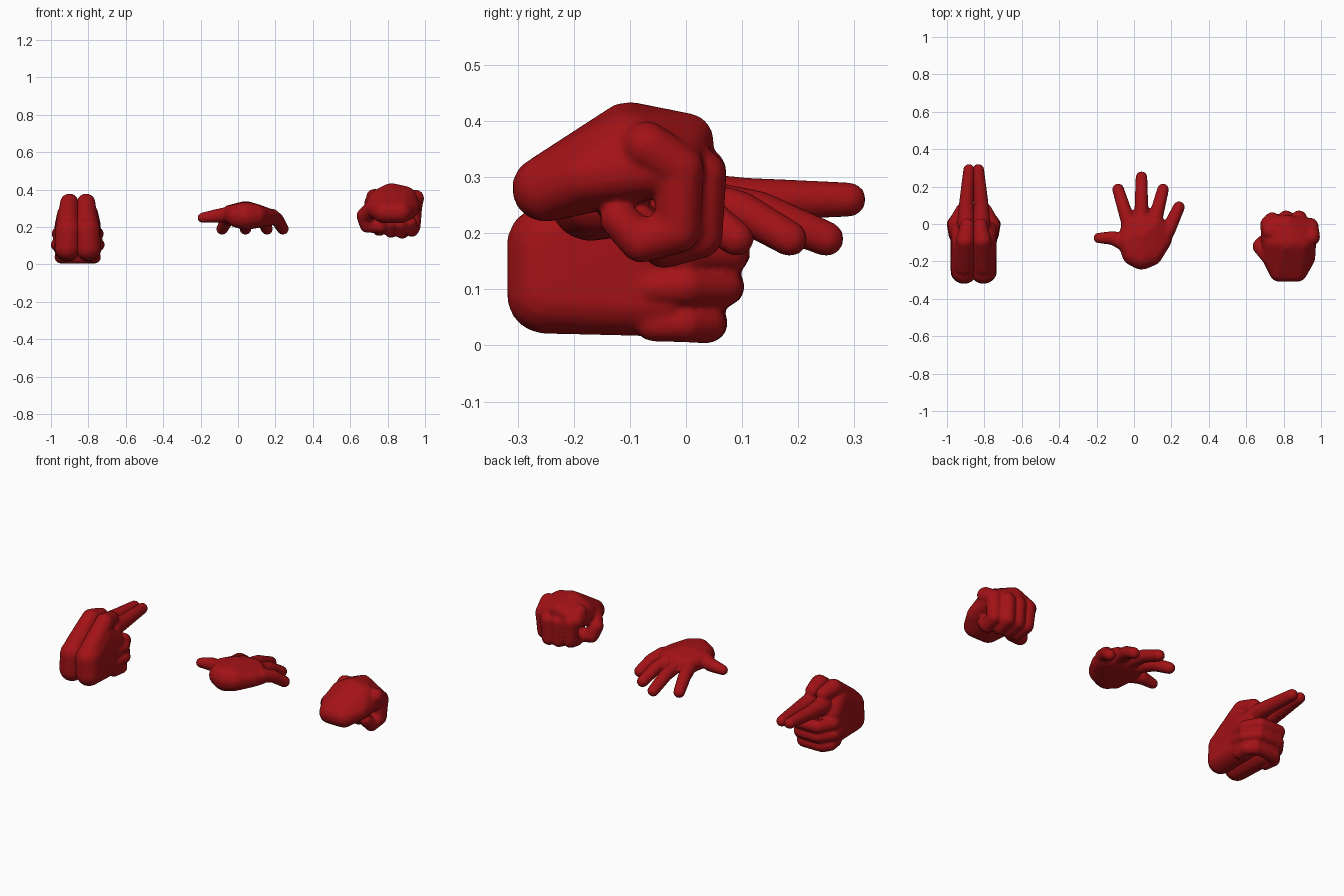
import bpy
import bmesh
import math
from mathutils import Vector

CM = 0.01  # ball positions and radii below are in hundredths of a unit

default_cube = bpy.data.objects.get("Cube")
if default_cube:
    bpy.data.objects.remove(default_cube, do_unlink=True)

red = bpy.data.materials.new("dark_red")
red.use_nodes = True
red.diffuse_color = (0.36, 0.006, 0.008, 1)
shader = next(n for n in red.node_tree.nodes if n.type == "BSDF_PRINCIPLED")
shader.inputs["Base Color"].default_value = red.diffuse_color


def ball_points(ball, count=90):
    """Evenly spread points on a ball given as (x, y, z, radius)."""
    x, y, z, radius = ball
    golden = math.pi * (3 - math.sqrt(5))
    for i in range(count):
        height = 1 - 2 * (i + 0.5) / count
        ring = math.sqrt(1 - height * height)
        direction = Vector((ring * math.cos(golden * i), ring * math.sin(golden * i), height))
        yield (Vector((x, y, z)) + direction * radius) * CM


def wrap(bm, balls):
    """Stretch one closed skin around a group of balls."""
    verts = [bm.verts.new(p) for ball in balls for p in ball_points(ball)]
    hull = bmesh.ops.convex_hull(bm, input=verts)
    spare = set(hull["geom_interior"]) | set(hull["geom_unused"])
    spare = [v for v in spare if isinstance(v, bmesh.types.BMVert)]
    bmesh.ops.delete(bm, geom=spare, context="VERTS")


def finger(bm, *joints):
    """Chain of tapered rounded segments through the joints."""
    for start, end in zip(joints, joints[1:]):
        wrap(bm, [start, end])


def finish(bm, name, origin_x=0, smoothing=4, mirrored=False):
    """Fuse the overlapping skins into one smooth surface."""
    bmesh.ops.recalc_face_normals(bm, faces=bm.faces)
    if mirrored:
        bmesh.ops.scale(bm, vec=(-1, 1, 1), verts=bm.verts)
        bmesh.ops.reverse_faces(bm, faces=bm.faces)
    mesh = bpy.data.meshes.new(name)
    bm.to_mesh(mesh)
    bm.free()
    hand = bpy.data.objects.new(name, mesh)
    bpy.context.collection.objects.link(hand)
    hand.location.x = origin_x * CM
    fuse = hand.modifiers.new("fuse", "REMESH")
    fuse.mode = "VOXEL"
    fuse.voxel_size = 0.0075
    fuse.use_smooth_shade = True
    soften = hand.modifiers.new("soften", "SMOOTH")
    soften.factor = 0.5
    soften.iterations = smoothing
    graph = bpy.context.evaluated_depsgraph_get()
    hand.data = bpy.data.meshes.new_from_object(hand.evaluated_get(graph))
    hand.modifiers.clear()
    hand.data.name = name
    hand.data.materials.clear()
    hand.data.materials.append(red)
    hand.data.polygons.foreach_set("use_smooth", [True] * len(hand.data.polygons))
    return hand


# Open hand: palm down, fingers spread
bm = bmesh.new()
wrap(bm, [
    (0, -16, 26, 6.5), (4, -17, 26, 7.5), (9, -16, 26, 6.5),   # heel
    (-4, -9, 27, 5), (4, -7, 27, 7), (15, -9, 25.5, 5),        # middle
    (-2, 0, 26, 4.5), (4, 0, 27, 5), (11, 0, 27, 5), (17, -4, 25, 4.5),  # knuckles
])
finger(bm, (-2, -12, 27, 4.5), (-11, -7.5, 26, 3.8), (-19, -7.5, 25, 2.8))  # thumb
spread = [  # knuckle and fingertip x, y
    ((-3, 1), (-8.5, 18.5)),
    ((4, 1), (4, 25)),
    ((11, 1), (15.5, 18.5)),
    ((18, -4), (24, 9)),
]
for (kx, ky), (tx, ty) in spread:
    middle = ((kx + tx) / 2, (ky + ty) / 2, 24, 3.6)
    finger(bm, (kx, ky, 26, 4), middle, (tx, ty, 19, 3.2))
finish(bm, "open_hand", smoothing=6)

# Fist: back of the hand up, fingers curled under
bm = bmesh.new()
wrap(bm, [
    (-4, -25, 28, 6), (5, -25, 28, 6),                         # wrist
    (-8, -18, 30, 5.5), (10, -18, 30, 5),
    (-7, -10, 34, 6), (0, -10, 36, 7.5), (7, -10, 35, 7),      # back
    (-10, 0, 33, 4.5), (0, 0, 36.5, 5), (11, -2, 32, 5),       # knuckles
])
curl = [(-3, 35, 4.5), (3, 31, 4.3), (2.5, 20, 4.1), (-4, 18, 3.8), (-8, 22, 3.4)]
rows = [(-9, -1, 1), (-1, 0, 0), (6.5, 0, -0.5), (13, -4, 0.5)]  # x, y and z shift
for x, shift, lift in rows:
    joints = []
    for step, (y, z, radius) in enumerate(curl):
        inward = (3 - x) * 0.07 * step
        joints.append((x + inward, y + shift, z + lift, radius))
    finger(bm, *joints)
finger(bm, (-10, -17, 30, 4.5), (-14.5, -12, 26, 4.2),
       (-13, -10, 21, 4), (-6, -9, 20, 3.5))                   # thumb
finish(bm, "fist", origin_x=82, smoothing=3)

# Clasped pair: two mirrored hands with straight index fingers
for side, mirrored in (("left", False), ("right", True)):
    bm = bmesh.new()
    wrap(bm, [
        (5.5, -25, 9, 7), (5, -25, 18, 7),                     # wrist
        (6, -3, 8, 6.5), (6, -4, 20, 6.5),                     # knuckles
        (5.5, -14, 9, 6.8), (5, -12, 27, 6),
    ])
    finger(bm, (5, -22, 22, 6), (4.5, -9, 33, 5), (3.5, -1, 32, 4))      # thumb
    finger(bm, (4, 0, 26, 5), (4, 10, 26, 4), (2.5, 29, 26, 3.1))        # index
    # Remaining fingers wrap round the outside
    for level, (z, reach, outer) in enumerate([(16.5, 8, 10.5), (10.5, 7, 11), (4, 4, 9)]):
        finger(bm, (0, reach, z, 3.5), (6, reach - 0.5, z, 3.7),
               (outer, 0, z, 3.5), (outer - 0.5, -6, z - 0.3, 3))
    finish(bm, f"clasped_{side}_hand", origin_x=-85.7, smoothing=3, mirrored=mirrored)
